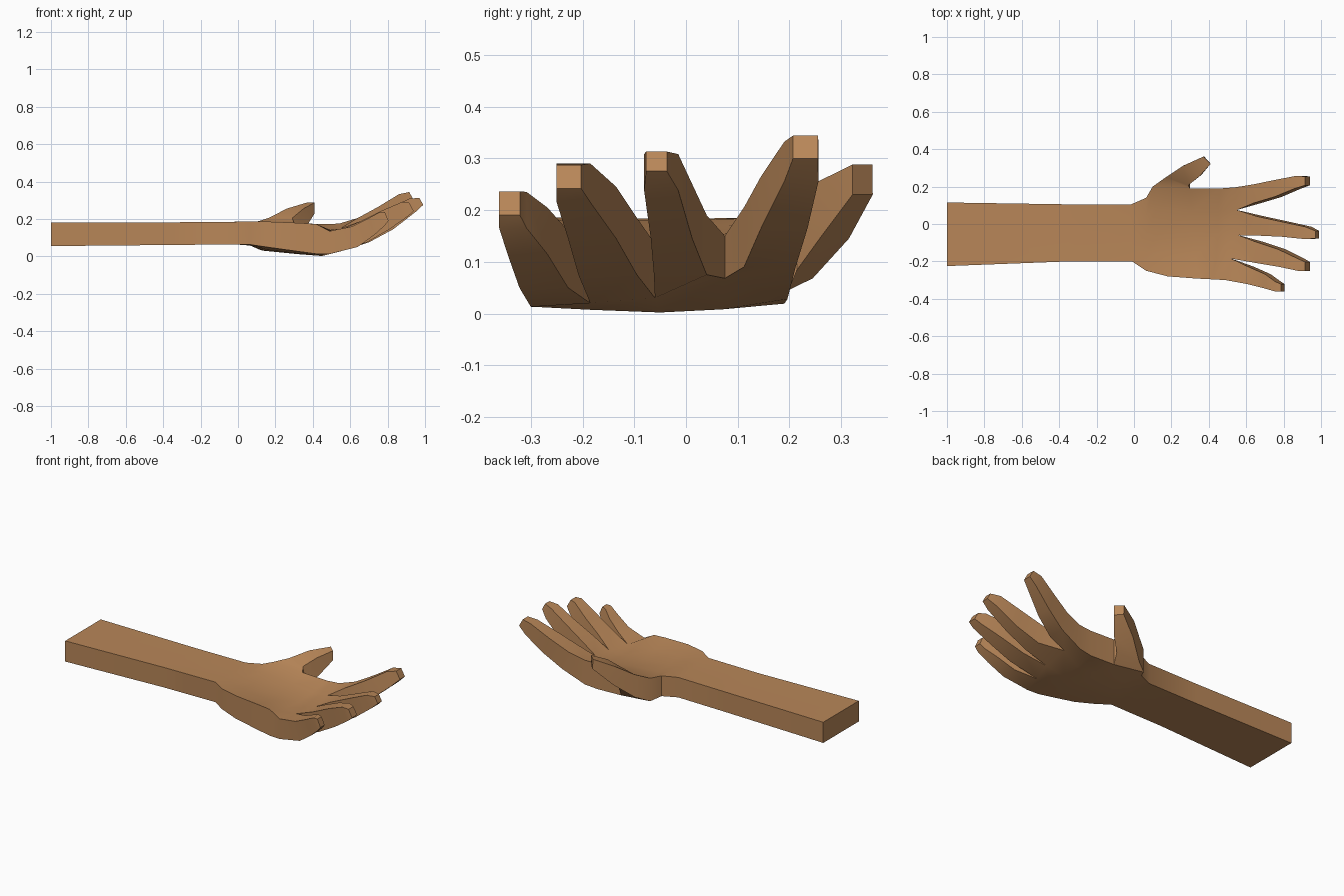
import bpy, bmesh

if "Cube" in bpy.data.objects:
    bpy.data.objects.remove(bpy.data.objects["Cube"])

skin = bpy.data.materials.new("tan skin")
skin.diffuse_color = (0.48, 0.24, 0.098, 1)
skin.use_nodes = True
skin.node_tree.nodes["Principled BSDF"].inputs["Base Color"].default_value = skin.diffuse_color

bm = bmesh.new()
COLS = 5


def row(points):
    """Bottom and top vertex for every (x, y, z_bottom, z_top)."""
    return [(bm.verts.new((x, y, zb)), bm.verts.new((x, y, zt)))
            for x, y, zb, zt in points]


def section(xp, yp, xt, yt, zb_side, zb_mid, zt_side, zt_mid):
    """Slab section from the little-finger side (p) to the thumb side (t)."""
    pts = []
    for i in range(COLS):
        t = i / (COLS - 1)
        k = 4 * t * (1 - t)
        pts.append((xp + (xt - xp) * t, yp + (yt - yp) * t,
                    zb_side + (zb_mid - zb_side) * k,
                    zt_side + (zt_mid - zt_side) * k))
    return row(pts)


def bridge(a, b):
    """Quads between two loops of equal length."""
    n = len(a)
    for i in range(n):
        bm.faces.new((a[i], a[(i + 1) % n], b[(i + 1) % n], b[i]))


def digit(base, sections):
    """Loft a four-sided finger from a base loop and close its tip."""
    loop = base
    for s in sections:
        new = [bm.verts.new(p) for p in s]
        bridge(loop, new)
        loop = new
    bm.faces.new(loop)


# forearm, wrist and palm sections
rows = [
    section(-1, -.225, -1, .115, .055, .055, .18, .18),
    section(-.35, -.20, -.35, .105, .061, .061, .182, .182),
    section(-.01, -.20, -.02, .103, .064, .064, .185, .183),
    section(.065, -.25, .065, .14, .063, .058, .186, .18),
    section(.18, -.28, .10, .20, .046, .030, .185, .165),
    section(.34, -.292, .30, .19, .024, .012, .178, .145),
    row([(.42, -.296, .013, .172), (.44, -.18, .007, .14), (.45, -.05, .002, .135),
         (.45, .07, .008, .14), (.46, .19, .019, .172)]),
    # finger roots and the valleys between them
    row([(.49, -.300, .013, .135), (.52, -.185, .02, .13), (.56, -.06, .03, .135),
         (.55, .075, .068, .15), (.54, .196, .028, .175)]),
]
THUMB_ROW = 4
for r, (a, b) in enumerate(zip(rows, rows[1:])):
    for i in range(COLS - 1):
        for s in (0, 1):
            bm.faces.new((a[i][s], a[i + 1][s], b[i + 1][s], b[i][s]))
    bm.faces.new((a[0][0], a[0][1], b[0][1], b[0][0]))
    if r != THUMB_ROW:
        bm.faces.new((a[-1][0], a[-1][1], b[-1][1], b[-1][0]))
for i in range(COLS - 1):
    a, b = rows[0][i], rows[0][i + 1]
    bm.faces.new((a[0], b[0], b[1], a[1]))

# four fingers: sections of (x_bottom, x_top, y_low, y_high, z_bottom, z_top)
fingers = [
    [(.64, .61, -.322, -.228, .05, .16), (.73, .70, -.345, -.268, .115, .205),
     (.785, .755, -.361, -.308, .165, .235), (.805, .785, -.361, -.321, .19, .236)],
    [(.69, .65, -.208, -.095, .075, .185), (.81, .77, -.228, -.135, .145, .245),
     (.91, .875, -.25, -.185, .215, .29), (.94, .915, -.25, -.203, .242, .287)],
    [(.70, .66, -.062, .04, .075, .19), (.83, .79, -.068, .012, .145, .25),
     (.95, .915, -.081, -.015, .238, .308), (.99, .97, -.077, -.037, .275, .313)],
    [(.68, .64, .112, .212, .09, .205), (.79, .75, .145, .235, .165, .265),
     (.895, .86, .19, .256, .255, .332), (.94, .915, .207, .255, .30, .344)],
]
for i, secs in enumerate(fingers):
    a, b = rows[-1][i], rows[-1][i + 1]
    digit([a[0], b[0], b[1], a[1]],
          [[(xb, y0, zb), (xb, y1, zb), (xt, y1, zt), (xt, y0, zt)]
           for xb, xt, y0, y1, zb, zt in secs])

# thumb, growing out of the side of the palm
a, b = rows[THUMB_ROW][-1], rows[THUMB_ROW + 1][-1]
digit([a[0], b[0], b[1], a[1]], [
    [(.17, .245, .068), (.30, .215, .085), (.29, .207, .205), (.17, .25, .208)],
    [(.27, .315, .145), (.36, .262, .15), (.35, .255, .255), (.26, .31, .255)],
    [(.375, .361, .23), (.41, .322, .23), (.41, .322, .288), (.37, .36, .288)],
])

bmesh.ops.recalc_face_normals(bm, faces=bm.faces[:])
me = bpy.data.meshes.new("hand_and_forearm")
bm.to_mesh(me)
bm.free()
me.materials.append(skin)
hand = bpy.data.objects.new("hand_and_forearm", me)
bpy.context.collection.objects.link(hand)
bpy.context.view_layer.objects.active = hand
hand.select_set(True)
bpy.ops.object.shade_smooth_by_angle(angle=0.6)
